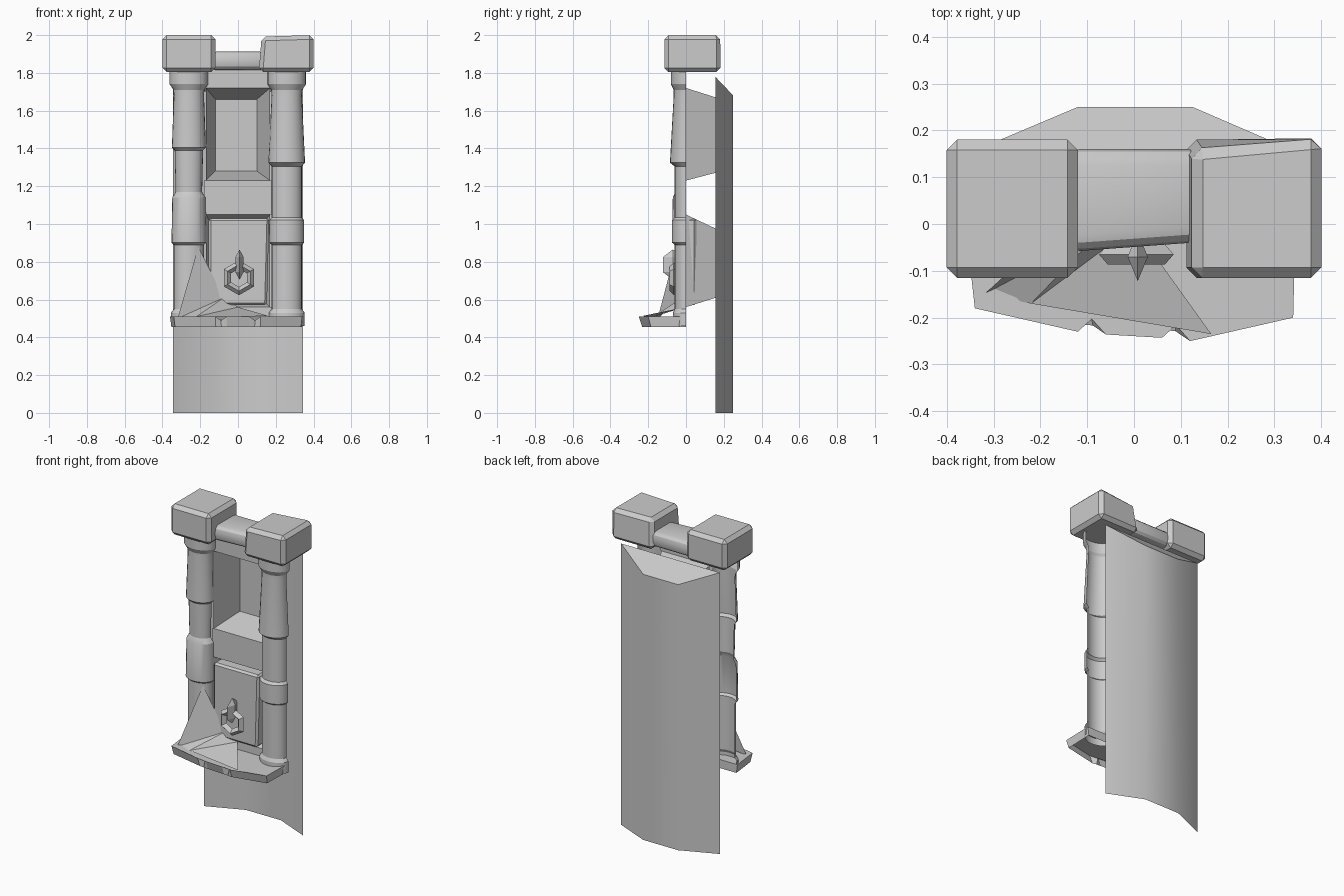
import bpy
import bmesh
from math import cos, sin, pi

old = bpy.data.objects.get("Cube")
if old:
    bpy.data.objects.remove(old, do_unlink=True)

# Single plain stone colour
stone = bpy.data.materials.new("grey_stone")
stone.use_nodes = True
GREY = (0.6, 0.6, 0.6, 1)
stone.diffuse_color = GREY
stone.node_tree.nodes["Principled BSDF"].inputs["Base Color"].default_value = GREY


def smooth(obj):
    bpy.ops.object.select_all(action='DESELECT')
    obj.select_set(True)
    bpy.context.view_layer.objects.active = obj
    bpy.ops.object.shade_smooth_by_angle(angle=0.45)


def finish(name, bm, rounded=False):
    bmesh.ops.recalc_face_normals(bm, faces=bm.faces)
    mesh = bpy.data.meshes.new(name)
    bm.to_mesh(mesh)
    bm.free()
    mesh.materials.append(stone)
    obj = bpy.data.objects.new(name, mesh)
    bpy.context.collection.objects.link(obj)
    if rounded:
        smooth(obj)


def loft(name, rings, closed=False, capped=False, rounded=False):
    """Join equal rings of points with quads; the last ring may be capped."""
    bm = bmesh.new()
    loops = [[bm.verts.new(p) for p in ring] for ring in rings]
    count = len(loops[0])
    for low, high in zip(loops, loops[1:]):
        for i in range(count if closed else count - 1):
            j = (i + 1) % count
            bm.faces.new((low[i], low[j], high[j], high[i]))
    if capped:
        bm.faces.new(loops[-1])
    finish(name, bm, rounded)


def block(name, low, high, bevel, segments=1, rounded=False, shape=None):
    """Bevelled box; shape(co) may shift its corners first."""
    bm = bmesh.new()
    bmesh.ops.create_cube(bm, size=1)
    for v in bm.verts:
        for k in range(3):
            v.co[k] = high[k] if v.co[k] > 0 else low[k]
        if shape:
            shape(v.co)
    bmesh.ops.bevel(bm, geom=bm.edges[:], offset=bevel, segments=segments,
                    profile=0.5, affect='EDGES')
    finish(name, bm, rounded)


def rect(x0, x1, y, z0, z1):
    return [(x0, y, z0), (x1, y, z0), (x1, y, z1), (x0, y, z1)]


def sheet(name, points, faces):
    bm = bmesh.new()
    verts = [bm.verts.new(p) for p in points]
    for face in faces:
        bm.faces.new([verts[i] for i in face])
    finish(name, bm)


# Curved rear shell with a sloping top
curve = [(-0.345, 0.155), (-0.12, 0.25), (0.125, 0.25), (0.345, 0.155)]
rim = [(x, y, 1.78 - (y - 0.155) * 1.05) for x, y in curve]
loft("rear_wall", [[(x, y, 0) for x, y in curve], rim], rounded=True)
sheet("rear_wall_cap", rim, [range(4)])

# Flat front bands between the recesses
for name, z0, z1 in (("lower_band", 0.46, 0.56), ("middle_band", 1.05, 1.23),
                     ("upper_band", 1.72, 1.82)):
    sheet(name, rect(-0.18, 0.18, 0, z0, z1), [range(4)])

# Tapering recesses, closed at the rear
for name, z0, z1, b0, b1 in (("window_recess", 1.23, 1.72, 1.28, 1.66),
                             ("door_recess", 0.56, 1.05, 0.62, 0.96)):
    front, back = rect(-0.17, 0.17, 0, z0, z1), rect(-0.12, 0.1, 0.19, b0, b1)
    sheet(name, front + back,
          [(i, (i + 1) % 4, (i + 1) % 4 + 4, i + 4) for i in range(4)] + [range(4, 8)])

# Half-round columns: (height, half width, depth)
foot = [(0.46, 0.095, 0.07), (0.53, 0.095, 0.07), (0.55, 0.08, 0.06),
        (0.89, 0.08, 0.06), (0.902, 0.092, 0.075)]
head = [(1.68, 0.08, 0.065), (1.71, 0.082, 0.065), (1.74, 0.102, 0.08),
        (1.81, 0.102, 0.08)]
drums = {
    "left_column": (0.258, [(1.02, 0.092, 0.075), (1.035, 0.08, 0.06),
                            (1.305, 0.08, 0.06), (1.325, 0.097, 0.085)]),
    "right_column": (-0.26, [(1.14, 0.088, 0.07), (1.17, 0.07, 0.055),
                             (1.39, 0.075, 0.06), (1.405, 0.09, 0.075)]),
}
for name, (cx, middle) in drums.items():
    rings = [[(cx - w * cos(pi * i / 12), -d * sin(pi * i / 12), z) for i in range(13)]
             for z, w, d in foot + middle + head]
    loft(name, rings, rounded=True)

# Hollow doorstep with two chips in its front edge
outline = [(-0.36, 0), (-0.34, -0.18), (-0.12, -0.23), (-0.09, -0.233), (-0.06, -0.236),
           (0.06, -0.243), (0.09, -0.246), (0.12, -0.25), (0.34, -0.2), (0.345, 0)]
chips = (3, 6)
top = [(x, y + 0.03, 0.49) if i in chips else (x, y, 0.51)
       for i, (x, y) in enumerate(outline)]
bottom = [(x * 0.98, y * 0.93, 0.456) for x, y in outline]
loft("doorstep", [bottom, top], closed=True, capped=True)

# Broken thin slab leaning against the right column
sheet("leaning_shard",
      [(-0.21, -0.05, 0.88), (-0.32, -0.15, 0.5), (-0.22, -0.17, 0.51),
       (0.165, -0.235, 0.512), (0, -0.005, 0.56), (-0.075, -0.02, 0.61)],
      [(0, 1, 5), (1, 2, 5), (2, 4, 5), (2, 3, 4)])


# Door, slightly narrower at the foot
def door_shape(co):
    if co.z < 0.8 and co.x > 0:
        co.x -= 0.012


block("door", (-0.155, -0.03, 0.57), (0.165, 0.055, 1.03), 0.012, shape=door_shape)

# Hexagonal door knocker with a faceted hinge
bpy.ops.mesh.primitive_torus_add(major_segments=6, minor_segments=4, major_radius=0.07,
                                 minor_radius=0.022, location=(0.005, -0.065, 0.715),
                                 rotation=(pi / 2, pi / 6, 0))
ring = bpy.context.object
ring.name = "knocker_ring"
bpy.ops.mesh.primitive_uv_sphere_add(segments=4, ring_count=2, radius=1,
                                     location=(0.008, -0.07, 0.785))
hinge = bpy.context.object
hinge.name = "knocker_hinge"
hinge.scale = (0.025, 0.06, 0.08)
for part in (ring, hinge):
    part.data.materials.clear()
    part.data.materials.append(stone)
    part.data.polygons.foreach_set("use_smooth", [False] * len(part.data.polygons))


# Battlement blocks, the left one with a skewed top
def left_shape(co):
    if co.x < 0.2 and co.z > 1.9:
        co.z -= 0.008
        co.x += 0.015
        if co.y > 0:
            co.y -= 0.025


block("right_battlement", (-0.4, -0.115, 1.805), (-0.12, 0.18, 2), 0.022)
block("left_battlement", (0.11, -0.115, 1.805), (0.4, 0.183, 2), 0.022, shape=left_shape)


# Rounded coping between the battlements, set back at its left end
def coping_shape(co):
    if co.x > 0 and co.y < 0:
        co.y += 0.022


block("coping", (-0.15, -0.06, 1.815), (0.15, 0.16, 1.912), 0.035, 3, rounded=True,
      shape=coping_shape)
